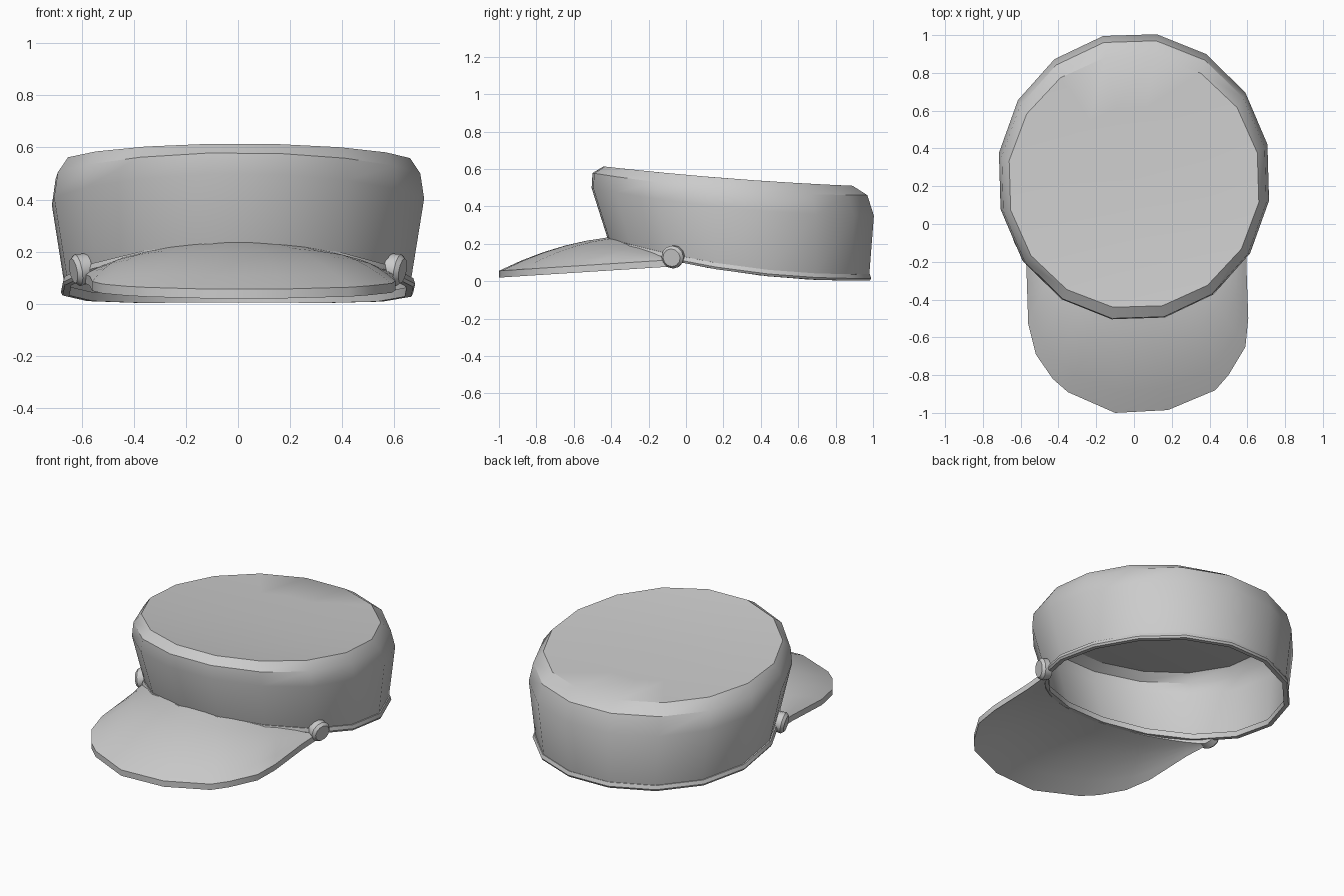
import bpy, bmesh, math
from mathutils import Vector

if "Cube" in bpy.data.objects:
    bpy.data.objects.remove(bpy.data.objects["Cube"])

mat = bpy.data.materials.new("grey felt")
mat.diffuse_color = (0.6, 0.6, 0.6, 1)
mat.use_nodes = True
mat.node_tree.nodes["Principled BSDF"].inputs["Base Color"].default_value = mat.diffuse_color


def finish(name, bm, angle=32):
    bmesh.ops.recalc_face_normals(bm, faces=bm.faces[:])
    me = bpy.data.meshes.new(name)
    bm.to_mesh(me)
    bm.free()
    me.materials.append(mat)
    ob = bpy.data.objects.new(name, me)
    bpy.context.collection.objects.link(ob)
    bpy.ops.object.select_all(action='DESELECT')
    ob.select_set(True)
    bpy.context.view_layer.objects.active = ob
    bpy.ops.object.shade_smooth_by_angle(angle=math.radians(angle))
    return ob


def bridge(bm, a, b, closed=True):
    n = len(a)
    for i in range(n if closed else n - 1):
        j = (i + 1) % n
        bm.faces.new((a[i], a[j], b[j], b[i]))


# Tilted oval ring: heights given at front, middle and back
def ring(bm, cy, rx, ry, f, m, b, n=16):
    out = []
    for i in range(n):
        a = math.radians(13 + 360 / n * i)
        s = math.sin(a)
        z = m + (b - f) / 2 * s + ((b + f) / 2 - m) * s * s
        out.append(bm.verts.new((rx * math.cos(a), cy + ry * s, z)))
    return out


def cap_end(bm, loop, z):
    c = bm.verts.new((0, 0.225, z))
    for i in range(len(loop)):
        bm.faces.new((loop[i], loop[(i + 1) % len(loop)], c))


# Crown: inner top -> inner wall -> outer wall -> top
bm = bmesh.new()
profile = [
    (0.225, 0.40, 0.40, 0.552, 0.522, 0.497),
    (0.225, 0.65, 0.65, 0.593, 0.53, 0.49),
    (0.235, 0.685, 0.725, 0.565, 0.475, 0.445),
    (0.25, 0.703, 0.743, 0.50, 0.39, 0.35),
    (0.28, 0.66, 0.695, 0.22, 0.065, 0.023),
    (0.28, 0.672, 0.707, 0.22, 0.065, 0.023),
    (0.28, 0.675, 0.71, 0.235, 0.08, 0.038),
    (0.25, 0.725, 0.765, 0.50, 0.39, 0.35),
    (0.235, 0.71, 0.745, 0.58, 0.49, 0.46),
    (0.225, 0.67, 0.675, 0.615, 0.55, 0.51),
    (0.225, 0.40, 0.40, 0.572, 0.542, 0.517),
]
loops = [ring(bm, *p) for p in profile]
for a, b in zip(loops, loops[1:]):
    bridge(bm, a, b)
cap_end(bm, loops[0], 0.525)
cap_end(bm, loops[-1], 0.545)
finish("crown", bm)

# Piping around the bottom opening
bm = bmesh.new()
z0 = (0.20, 0.046, 0.004)
loops = [ring(bm, 0.28, 0.675 + d, 0.705 + d, *(z + h for z in z0))
         for d, h in ((-0.018, 0), (0.008, 0), (0.015, 0.012), (0.008, 0.034), (-0.018, 0.034))]
for i in range(5):
    bridge(bm, loops[i], loops[(i + 1) % 5])
finish("bottom_piping", bm)

# Visor: cross-sections running from the crown seam to the outer edge
edge = [(0.60, -0.07), (0.595, -0.22), (0.605, -0.5), (0.59, -0.65), (0.50, -0.8),
        (0.43, -0.88), (0.18, -0.985), (-0.10, -1.0), (-0.35, -0.89), (-0.43, -0.82),
        (-0.52, -0.69), (-0.56, -0.53), (-0.57, -0.22), (-0.59, -0.07)]
bm = bmesh.new()
sections = []
for i, (ex, ey) in enumerate(edge):
    a = math.radians(-30 - 120 * i / (len(edge) - 1))
    ix, iy = 0.665 * math.cos(a), 0.28 + 0.70 * math.sin(a)
    iz = 0.12 + 0.115 * (-0.07 - iy) / 0.35
    ez = 0.115 + 0.064 * (ey + 0.07)
    length = math.hypot(ex - ix, ey - iy)
    top = []
    for k in range(6):
        t = k / 5
        z = iz + (ez - iz) * t + 0.19 * length * t * (1 - t)
        top.append(Vector((ix + (ex - ix) * t, iy + (ey - iy) * t, z)))
    under = [p - Vector((0, 0, 0.036)) for p in reversed(top)]
    sections.append([bm.verts.new(p) for p in top + under])
for a, b in zip(sections, sections[1:]):
    bridge(bm, a, b)
bm.faces.new(sections[0])
bm.faces.new(sections[-1])
finish("visor", bm)

# Side buttons where the visor meets the crown
for side, label in ((1, "right"), (-1, "left")):
    bm = bmesh.new()
    axis = Vector((side * 0.93, -0.3, -0.17)).normalized()
    q = axis.to_track_quat('Z', 'Y')
    centre = Vector((side * 0.61, -0.07, 0.13))
    loops = []
    for r, h in ((0.058, -0.035), (0.062, 0.008), (0.048, 0.024)):
        loops.append([bm.verts.new(centre + q @ Vector((r * math.cos(math.tau * i / 12),
                                                        r * math.sin(math.tau * i / 12), h)))
                      for i in range(12)])
    bridge(bm, loops[0], loops[1])
    bridge(bm, loops[1], loops[2])
    bm.faces.new(loops[0])
    bm.faces.new(loops[2])
    finish(label + "_button", bm)
